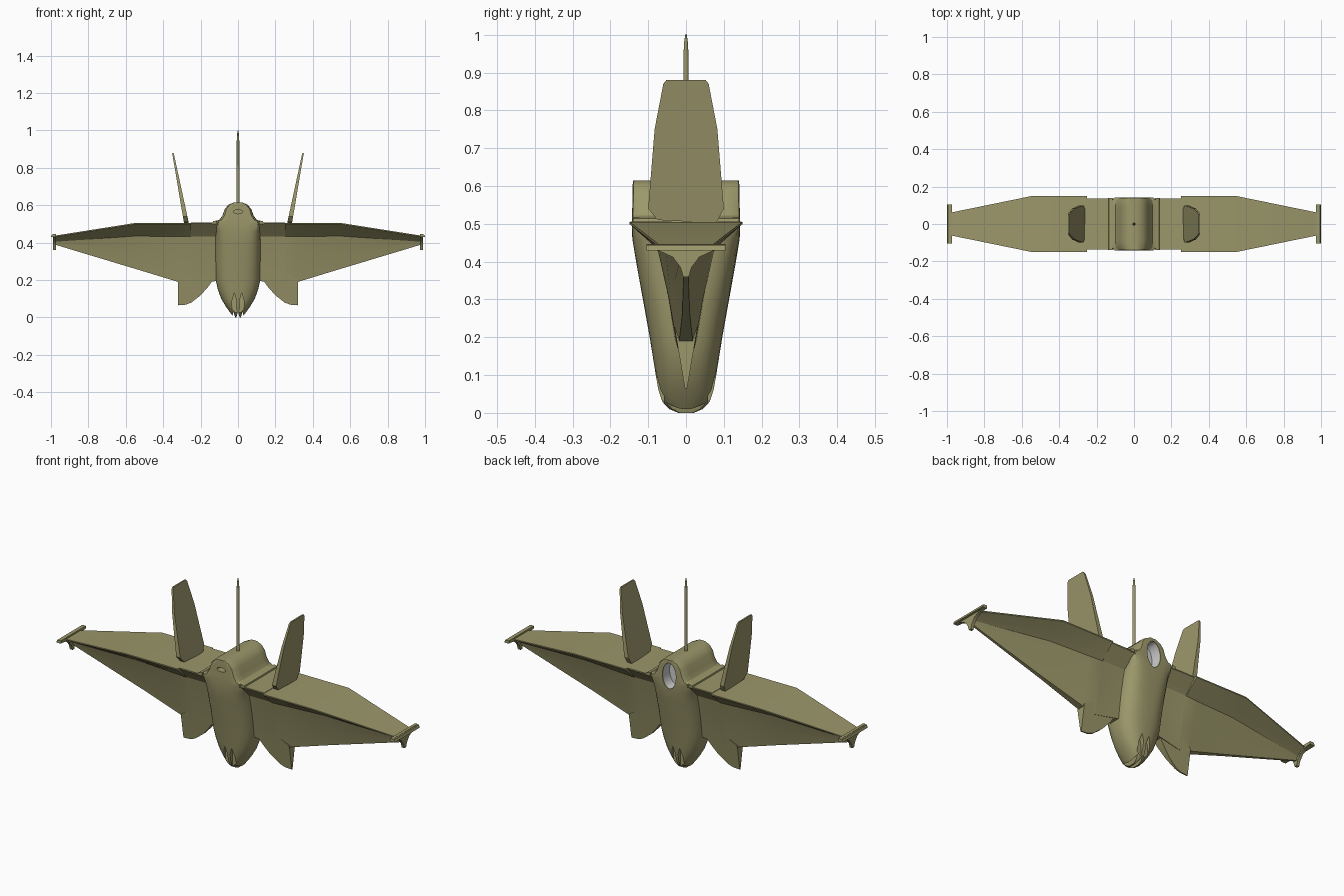
import bpy, bmesh, math

if "Cube" in bpy.data.objects:
    bpy.data.objects.remove(bpy.data.objects["Cube"])


def material(name, rgb):
    m = bpy.data.materials.new(name)
    m.diffuse_color = (*rgb, 1)
    m.use_nodes = True
    m.node_tree.nodes["Principled BSDF"].inputs["Base Color"].default_value = m.diffuse_color
    return m


OLIVE = material("olive_paint", (0.33, 0.31, 0.145))
GREY = material("light_grey_lining", (0.62, 0.62, 0.62))


def loft(name, rings, mat=OLIVE, caps=(True, True), angle=30):
    """Skin a list of equally long closed rings into one object."""
    bm = bmesh.new()
    vs = [[bm.verts.new(p) for p in r] for r in rings]
    n = len(rings[0])
    for a, b in zip(vs, vs[1:]):
        for i in range(n):
            j = (i + 1) % n
            bm.faces.new((a[i], a[j], b[j], b[i]))
    if caps[0]:
        bm.faces.new(vs[0][::-1])
    if caps[1]:
        bm.faces.new(vs[-1])
    bmesh.ops.recalc_face_normals(bm, faces=bm.faces)
    me = bpy.data.meshes.new(name)
    bm.to_mesh(me)
    bm.free()
    me.materials.append(mat)
    ob = bpy.data.objects.new(name, me)
    bpy.context.collection.objects.link(ob)
    bpy.ops.object.select_all(action='DESELECT')
    bpy.context.view_layer.objects.active = ob
    ob.select_set(True)
    if angle:
        bpy.ops.object.shade_smooth_by_angle(angle=math.radians(angle))
    return ob


def prism_y(name, outline, y0, y1, **kw):
    """Extrude an (x, z) outline along y."""
    return loft(name, [[(x, y, z) for x, z in outline] for y in (y0, y1)], **kw)


def cut(target, cutter):
    bpy.context.view_layer.objects.active = target
    mod = target.modifiers.new("cut", 'BOOLEAN')
    mod.operation = 'DIFFERENCE'
    mod.solver = 'EXACT'
    mod.object = cutter
    bpy.ops.object.modifier_apply(modifier=mod.name)
    bpy.data.objects.remove(cutter)


def ellipse(cx, cz, rx, rz, n=24):
    return [(cx + rx * math.cos(2 * math.pi * i / n),
             cz + rz * math.sin(2 * math.pi * i / n)) for i in range(n)]


# Body: (z, half width, half depth, squareness), rounded below and square on top
SECTIONS = [(0.0, 0.022, 0.022, 2), (0.01, 0.03, 0.045, 2), (0.03, 0.045, 0.063, 2.2),
            (0.06, 0.066, 0.073, 2.3), (0.1, 0.09, 0.08, 2.4), (0.15, 0.108, 0.088, 2.5),
            (0.2, 0.119, 0.096, 2.6), (0.3, 0.123, 0.114, 2.8), (0.4, 0.124, 0.132, 3.5),
            (0.46, 0.12, 0.142, 5), (0.5, 0.125, 0.143, 9), (0.515, 0.12, 0.143, 12),
            (0.522, 0.1, 0.143, 12), (0.545, 0.083, 0.142, 12), (0.58, 0.071, 0.141, 12),
            (0.603, 0.05, 0.141, 12), (0.615, 0.022, 0.14, 12)]


def super_ring(z, hx, hy, e, n=48):
    pts = []
    for i in range(n):
        a = 2 * math.pi * (i + 0.5) / n
        c, s = math.cos(a), math.sin(a)
        r = (abs(c) ** e + abs(s) ** e) ** (-1 / e)
        pts.append((hx * r * c, hy * r * s, z))
    return pts


body = loft("body", [super_ring(*s) for s in SECTIONS])

# Rear opening with grey lining, small front slot
cut(body, prism_y("rear_cutter", ellipse(0, 0.532, 0.04, 0.068), 0.08, 0.2, angle=0))
prism_y("rear_opening_lining", ellipse(0, 0.532, 0.0395, 0.0675), 0.082, 0.136,
        mat=GREY, caps=(True, False))
cut(body, prism_y("slot_cutter", ellipse(0, 0.565, 0.025, 0.011, 12), -0.2, -0.1, angle=0))

# Grooves and notches that form the claw-like bottom
for sx in (-1, 1):
    for sy in (-1, 1):
        x = 0.02 * sx
        groove = [(x - 0.012, -0.02), (x + 0.012, -0.02), (x + 0.012, 0.09),
                  (x, 0.13), (x - 0.012, 0.09)]
        cut(body, prism_y("groove_cutter", groove, *sorted((0.2 * sy, 0.058 * sy)), angle=0))
for x, h in ((-0.024, 0.03), (0, 0.03), (0.024, 0.03)):
    cut(body, prism_y("notch_cutter", [(x - 0.012, -0.01), (x + 0.012, -0.01), (x, h)],
                      -0.2, 0.2, angle=0))


# Wings: T-shaped section, a flat deck flaring down into a thin vertical web
def wing_ring(x, zt, hy, zb, flare, web, foot):
    half = [(hy, zt), (hy, zt - 0.006), (web + 0.35 * (hy - web), zt - 0.75 * flare),
            (web, zt - flare - 0.008), (foot + 0.45 * (web - foot), (zt - flare) * 0.5 + zb * 0.5),
            (foot, zb)]
    return [(x, y, z) for y, z in half] + [(x, -y, z) for y, z in half[::-1]]


WING = [(0.09, 0.507, 0.137, 0.2, 0.065, 0.075, 0.03),
        (0.25, 0.507, 0.137, 0.17, 0.065, 0.075, 0.022),
        (0.252, 0.505, 0.149, 0.17, 0.065, 0.075, 0.022),
        (0.32, 0.505, 0.149, 0.19, 0.065, 0.07, 0.018),
        (0.55, 0.505, 0.149, 0.26, 0.062, 0.055, 0.01),
        (0.975, 0.438, 0.062, 0.388, 0.025, 0.015, 0.005)]
LOWER = [(0.1, 0.24), (0.125, 0.212), (0.16, 0.163), (0.2, 0.118), (0.25, 0.079),
         (0.28, 0.068), (0.32, 0.065), (0.32, 0.2), (0.25, 0.24)]
TIP = [(0.105, 0.446), (0.105, 0.432), (0.07, 0.428), (0.035, 0.412), (0.015, 0.385), (0.007, 0.36)]
FIN = [(-0.075, 0.51), (-0.1, 0.54), (-0.083, 0.75), (-0.06, 0.87), (-0.052, 0.88),
       (0.052, 0.88), (0.06, 0.87), (0.083, 0.75), (0.1, 0.54), (0.08, 0.502)]

for s, side in ((1, "right"), (-1, "left")):
    loft(side + "_wing", [[(s * x, y, z) for x, y, z in wing_ring(*w)] for w in WING], angle=25)

    # Lower fin, wedge shaped and thinner towards its bottom edge
    def wedge(z):
        return 0.003 + (z - 0.065) * 0.17
    loft(side + "_lower_fin", [[(s * x, k * wedge(z), z) for x, z in LOWER] for k in (-1, 1)])

    # Wing tip rail with a short tail below
    ring = TIP + [(-y, z) for y, z in TIP[::-1]]
    loft(side + "_tip_rail", [[(s * x, y, z) for y, z in ring] for x in (0.972, 0.988)])
    loft(side + "_tip_edge", [[(s * x, y, z) for x, z in
                               ((0.975, 0.43), (1.0, 0.43), (0.995, 0.444), (0.975, 0.446))]
                              for y in (-0.105, 0.105)])

    # Upper fin, leaning outwards and thinning towards its top
    def fin_x(z, k):
        t = (z - 0.5) / 0.38
        return s * (0.275 + 0.073 * t + k * (0.013 - 0.009 * t))
    loft(side + "_upper_fin", [[(fin_x(z, k), y, z) for y, z in FIN] for k in (-1, 1)])

    # Raised seams beside the hump
    loft(side + "_deck_seam", [[(s * x, y, z) for x, z in
                                ((0.115, 0.5), (0.138, 0.5), (0.134, 0.514), (0.115, 0.518))]
                               for y in (-0.14, 0.14)])

# Mast on top
loft("mast", [[(r * math.cos(a * math.pi / 6), r * math.sin(a * math.pi / 6), z) for a in range(12)]
              for z, r in ((0.6, 0.008), (0.94, 0.007), (0.98, 0.005), (1.0, 0.002))])
